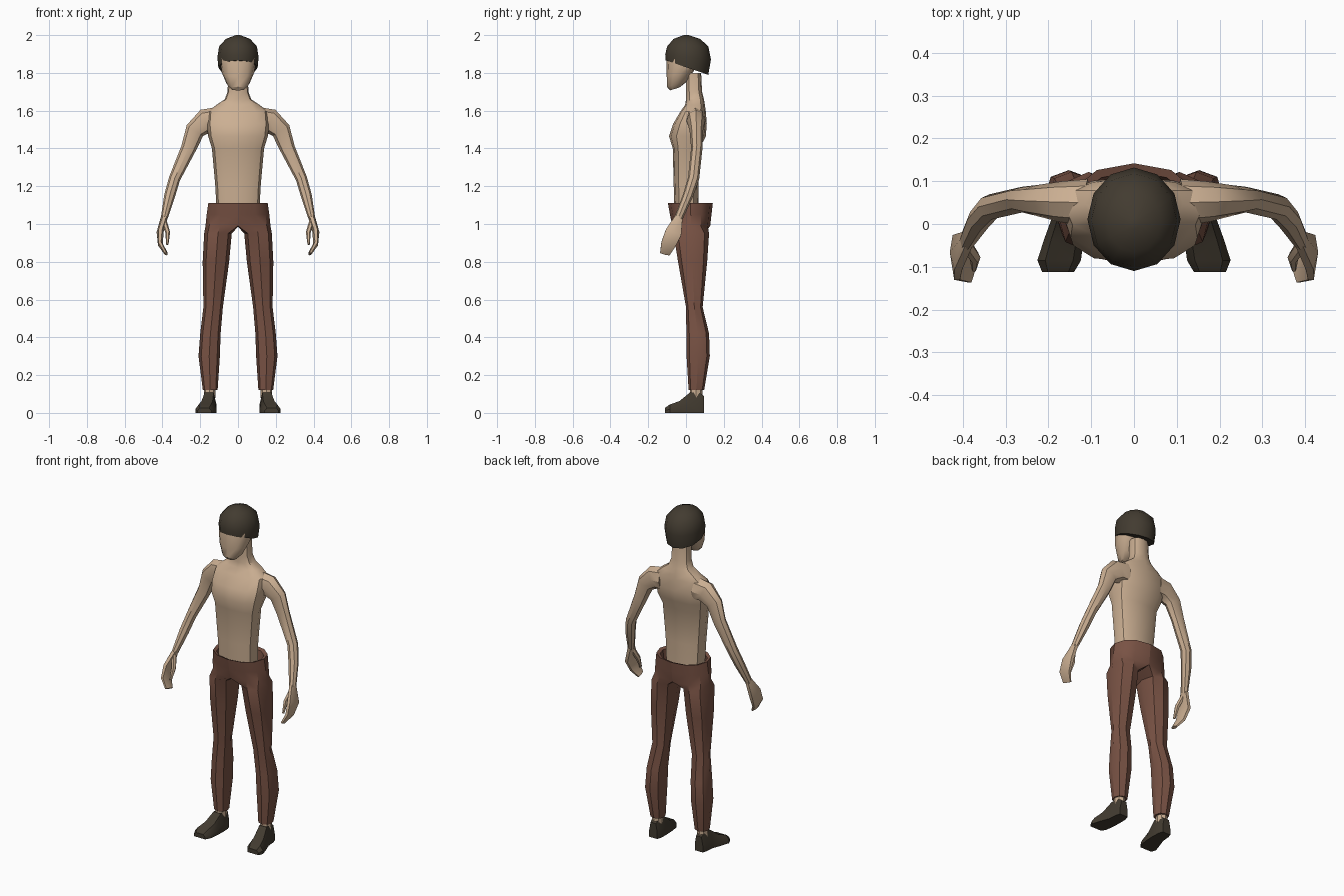
import bpy, bmesh, math
from mathutils import Vector

if "Cube" in bpy.data.objects:
    bpy.data.objects.remove(bpy.data.objects["Cube"])


def material(name, rgb):
    m = bpy.data.materials.new(name)
    m.diffuse_color = (*rgb, 1)
    m.use_nodes = True
    m.node_tree.nodes["Principled BSDF"].inputs["Base Color"].default_value = m.diffuse_color
    return m


SKIN = material("skin", (0.60, 0.43, 0.29))
BROWN = material("red brown cloth", (0.19, 0.085, 0.058))
DARK = material("dark brown", (0.055, 0.044, 0.03))


def finish(name, bm, mat, mirror=False, angle=35):
    bmesh.ops.recalc_face_normals(bm, faces=bm.faces)
    for f in bm.faces:
        f.smooth = True
    for e in bm.edges:
        e.smooth = len(e.link_faces) == 2 and e.calc_face_angle() < math.radians(angle)
    me = bpy.data.meshes.new(name)
    bm.to_mesh(me)
    bm.free()
    me.materials.append(mat)
    ob = bpy.data.objects.new(name, me)
    bpy.context.collection.objects.link(ob)
    if mirror:
        mod = ob.modifiers.new("mirror", 'MIRROR')
        mod.use_clip = True
    return ob


def bridge(bm, a, b, closed=True):
    n = len(a)
    for i in range(n if closed else n - 1):
        j = (i + 1) % n
        bm.faces.new((a[i], a[j], b[j], b[i]))


def loft(name, rings, mat, mirror=False, angle=35):
    bm = bmesh.new()
    vs = [[bm.verts.new(p) for p in r] for r in rings]
    for a, b in zip(vs, vs[1:]):
        bridge(bm, a, b)
    bm.faces.new(vs[0])
    bm.faces.new(vs[-1])
    return finish(name, bm, mat, mirror, angle)


def power(v, p):
    return math.copysign(abs(v) ** p, v)


def level_ring(z, hw, y0, y1, slope=0.0, n=12, p=1.0, cx=0.0):
    """Oval cross-section spanning y0..y1, tilted front to back by slope."""
    out = []
    for i in range(n):
        a = 2 * math.pi * i / n
        y = (y0 + y1) / 2 + (y1 - y0) / 2 * power(math.sin(a), p)
        out.append((cx + hw * power(math.cos(a), p), y, z + slope * y))
    return out


def limb_rings(path, n=8):
    """Rings square to a path of (x, y, z, side radius, depth radius)."""
    pts = [Vector(p[:3]) for p in path]
    out = []
    for i, p in enumerate(path):
        t = (pts[min(i + 1, len(pts) - 1)] - pts[max(i - 1, 0)]).normalized()
        v = Vector((0, 1, 0))
        v = (v - t * v.dot(t)).normalized()
        u = v.cross(t)
        out.append([pts[i] + u * p[3] * math.cos(2 * math.pi * k / n)
                    + v * p[4] * math.sin(2 * math.pi * k / n) for k in range(n)])
    return out


# Torso and neck
loft("torso", [level_ring(*r, p=0.75) for r in [
    (1.04, .112, -.06, .068), (1.20, .12, -.065, .065), (1.40, .138, -.07, .072),
    (1.465, .158, -.09, .105), (1.53, .165, -.068, .11), (1.595, .16, -.03, .105),
    (1.63, .115, -.005, .10), (1.66, .07, 0, .095), (1.70, .055, 0, .085),
    (1.80, .052, 0, .08)]], SKIN)

# Face and jaw
loft("head", [level_ring(*r, p=0.85) for r in [
    (1.733, .035, -.085, -.035, .3), (1.755, .06, -.1, .01, .3),
    (1.81, .086, -.102, .05, .3), (1.88, .098, -.102, .1, 0),
    (1.94, .085, -.085, .09, 0)]], SKIN)

# Hair cap with a sloping lower edge
loft("hair", [level_ring(*r) for r in [
    (1.83, .104, -.108, .118, -.34), (1.885, .109, -.11, .132, -.1),
    (1.94, .10, -.1, .118, 0), (1.98, .064, -.066, .075, 0),
    (2.0, .012, -.012, .014, 0)]], DARK)

# Arms, hands and thumbs
loft("arm", limb_rings([
    (.11, .05, 1.55, .068, .055), (.17, .052, 1.545, .066, .048),
    (.228, .055, 1.495, .052, .036), (.262, .057, 1.40, .04, .03),
    (.336, .04, 1.24, .03, .03), (.362, .01, 1.15, .029, .027),
    (.391, -.04, 1.03, .018, .022)]), SKIN, True)
loft("hand", limb_rings([
    (.389, -.036, 1.04, .018, .022), (.413, -.066, .955, .018, .05),
    (.41, -.095, .89, .014, .044), (.38, -.112, .842, .009, .03)], 6), SKIN, True)
loft("thumb", limb_rings([
    (.391, -.05, 1.015, .014, .016), (.372, -.078, .955, .013, .015),
    (.374, -.105, .892, .006, .008)], 6), SKIN, True)

# Trousers: half a waistband arc flows into one leg ring, then mirrored
bm = bmesh.new()


def half_arc(z, hw, y0, y1):
    vs = []
    for i in range(7):
        a = math.radians(-90 + 30 * i)
        x = 0 if i in (0, 6) else hw * power(math.cos(a), .85)
        vs.append(bm.verts.new((x, (y0 + y1) / 2 + (y1 - y0) / 2 * math.sin(a), z)))
    return vs


arcs = [half_arc(*r) for r in [
    (1.03, .135, -.075, .11), (1.105, .138, -.08, .122), (1.112, .157, -.096, .142),
    (1.05, .166, -.085, .135), (.99, .172, -.072, .128)]]
for a, b in zip(arcs, arcs[1:]):
    bridge(bm, a, b, False)
prev = arcs[-1] + [bm.verts.new((0, .03, .985))]
for z, x0, x1, y0, y1 in [
        (.95, .033, .179, -.066, .122), (.80, .047, .187, -.042, .112),
        (.56, .08, .183, 0, .088), (.42, .092, .20, .002, .122),
        (.30, .096, .209, .003, .126), (.12, .108, .186, .014, .096)]:
    ring = []
    for k in range(8):
        a = math.radians(-135 + 45 * k)
        ring.append(bm.verts.new(((x0 + x1) / 2 + (x1 - x0) / 2 * power(math.cos(a), .85),
                                  (y0 + y1) / 2 + (y1 - y0) / 2 * power(math.sin(a), .85), z)))
    bridge(bm, prev, ring)
    prev = ring
bm.faces.new(prev)
finish("trousers", bm, BROWN, True)

# Ankles
loft("ankle", [level_ring(z, .03, .02, .088, n=8, cx=.15) for z in (.08, .16)], SKIN, True)

# Shoes: sections from heel to toe
shoe = []
for y, x0, x1, top in [(.095, .125, .178, .09), (.07, .117, .186, .107), (.02, .115, .19, .107),
                       (-.035, .118, .21, .062), (-.085, .124, .226, .045),
                       (-.112, .14, .215, .026)]:
    d = (x1 - x0) * .18
    shoe.append([(x0, y, 0), (x1, y, 0), (x1, y, top * .45), (x1 - d, y, top),
                 (x0 + d, y, top), (x0, y, top * .45)])
loft("shoe", shoe, DARK, True)
